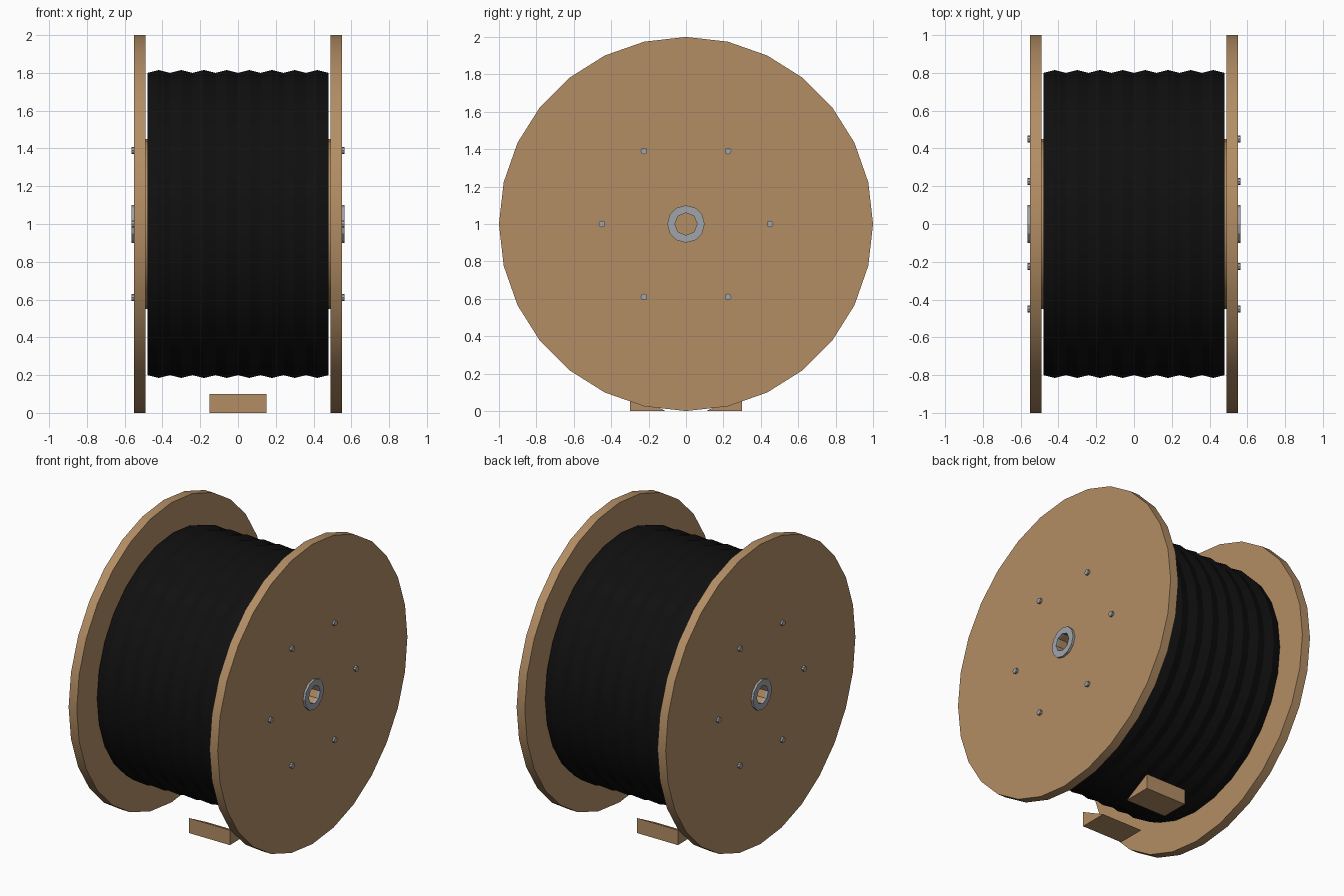
import bpy, bmesh
from math import sin, cos, pi, radians
from mathutils import Vector

cube = bpy.data.objects.get("Cube")
if cube:
    bpy.data.objects.remove(cube, do_unlink=True)


def material(name, rgb, rough=0.7):
    m = bpy.data.materials.new(name)
    m.use_nodes = True
    m.diffuse_color = (*rgb, 1)
    bsdf = m.node_tree.nodes["Principled BSDF"]
    bsdf.inputs["Base Color"].default_value = (*rgb, 1)
    bsdf.inputs["Roughness"].default_value = rough
    return m


WOOD = material("plywood", (0.45, 0.27, 0.13))
CABLE = material("black cable", (0.005, 0.005, 0.005))
STEEL = material("grey steel", (0.35, 0.37, 0.4))


def finish(name, bm, mat, smooth=True):
    bmesh.ops.recalc_face_normals(bm, faces=bm.faces)
    mesh = bpy.data.meshes.new(name)
    bm.to_mesh(mesh)
    bm.free()
    mesh.materials.append(mat)
    obj = bpy.data.objects.new(name, mesh)
    bpy.context.collection.objects.link(obj)
    if smooth:
        bpy.ops.object.select_all(action="DESELECT")
        obj.select_set(True)
        bpy.context.view_layer.objects.active = obj
        bpy.ops.object.shade_smooth_by_angle(angle=radians(25))
    return obj


def circle(bm, x, radius, sides, centre=(0, 1)):
    """Ring of vertices around the x axis, the first one at the top."""
    cy, cz = centre
    return [bm.verts.new((x, cy + radius * sin(2 * pi * i / sides),
                          cz + radius * cos(2 * pi * i / sides))) for i in range(sides)]


def bridge(bm, a, b):
    n = len(a)
    for i in range(n):
        bm.faces.new((a[i], a[(i + 1) % n], b[(i + 1) % n], b[i]))


def lathe(name, profile, sides, mat, centre=(0, 1), capped=True):
    """Sweep (x, radius) points about x; closed into a tube when not capped."""
    bm = bmesh.new()
    rings = [circle(bm, x, r, sides, centre) for x, r in profile]
    for a, b in zip(rings, rings[1:]):
        bridge(bm, a, b)
    if capped:
        bm.faces.new(rings[0])
        bm.faces.new(rings[-1])
    else:
        bridge(bm, rings[-1], rings[0])
    return finish(name, bm, mat)


def bored_disc(name, x0, x1, radius, sides, bore, bore_sides, mat):
    """Disc with a hole whose side count may differ from the rim."""
    bm = bmesh.new()
    ends = []
    for x in (x0, x1):
        outer, inner = circle(bm, x, radius, sides), circle(bm, x, bore, bore_sides)
        edges = [bm.edges.new((ring[i - 1], ring[i]))
                 for ring in (outer, inner) for i in range(len(ring))]
        bmesh.ops.triangle_fill(bm, edges=edges, use_beauty=True, normal=Vector((1, 0, 0)))
        ends.append((outer, inner))
    bridge(bm, ends[0][0], ends[1][0])
    bridge(bm, ends[0][1], ends[1][1])
    return finish(name, bm, mat)


# Inner drum core
lathe("drum_core", [(-0.49, 0.45), (0.49, 0.45)], 28, WOOD)

# Wound cable with shallow ridges
turns, half = 8, 0.48
pitch = half / turns
ridges = [(-half + i * pitch, 0.815 if i % 2 else 0.80) for i in range(2 * turns + 1)]
lathe("wound_cable", [(-half, 0.44)] + ridges + [(half, 0.44)], 28, CABLE, capped=False)

for side, s in (("left", 1), ("right", -1)):
    # Flange, hub ring and bolt heads at each end
    bored_disc(side + "_flange", s * 0.49, s * 0.55, 1, 28, 0.06, 8, WOOD)
    bored_disc(side + "_hub_ring", s * 0.55, s * 0.565, 0.1, 12, 0.06, 8, STEEL)
    for i in range(6):
        a = i * pi / 3
        lathe(f"{side}_bolt_{i + 1}", [(s * 0.545, 0.018), (s * 0.565, 0.018)], 8, STEEL,
              centre=(0.45 * cos(a), 1 + 0.45 * sin(a)))

# Wedge chocks, tall end outward
for name, s in (("front_chock", -1), ("back_chock", 1)):
    bm = bmesh.new()
    ends = [[bm.verts.new((x, s * y, z)) for y, z in ((0.11, 0), (0.3, 0), (0.3, 0.1))]
            for x in (-0.15, 0.15)]
    bridge(bm, *ends)
    for end in ends:
        bm.faces.new(end)
    finish(name, bm, WOOD, smooth=False)
